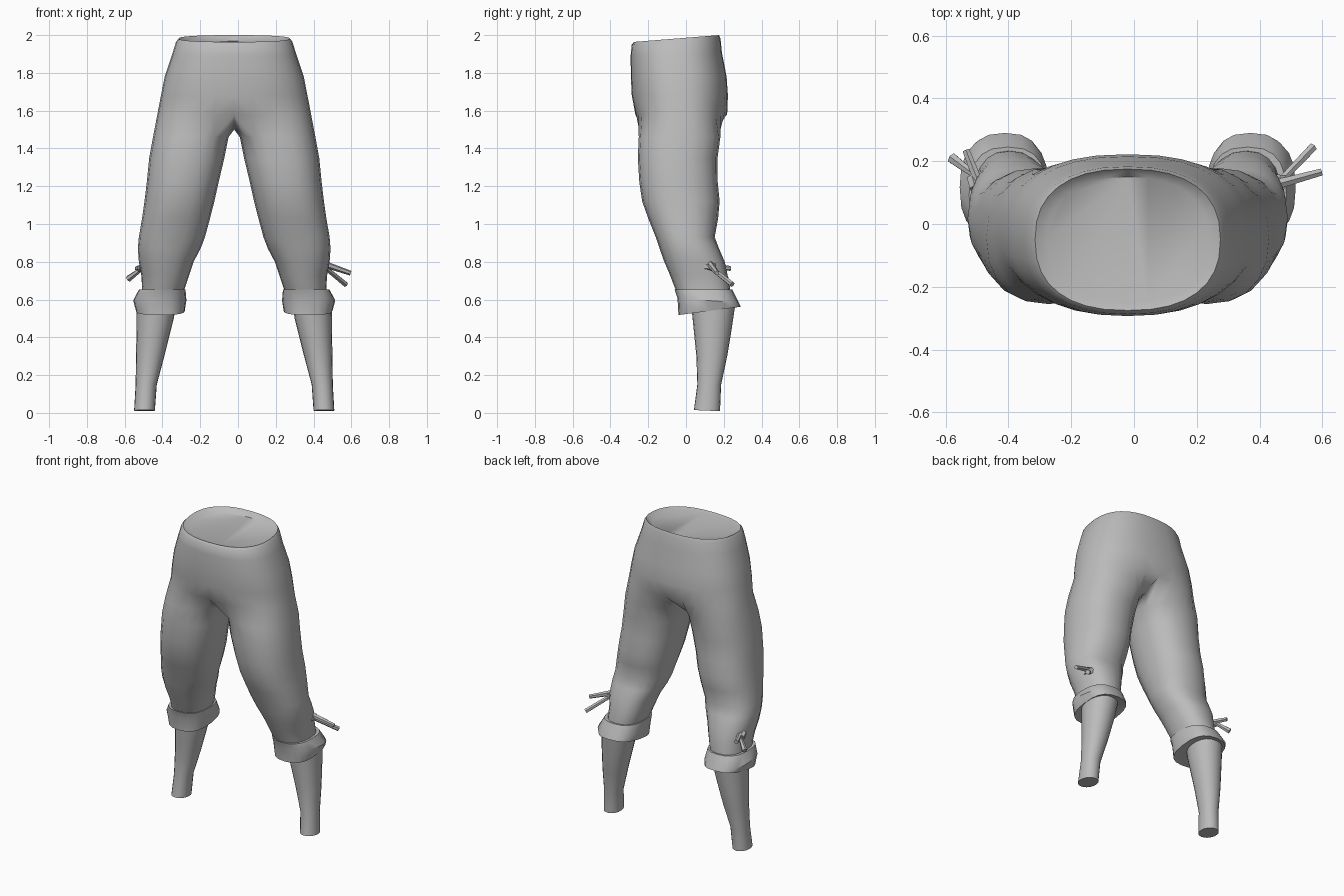
import bpy, bmesh, math
from mathutils import Vector

if "Cube" in bpy.data.objects:
    bpy.data.objects.remove(bpy.data.objects["Cube"])

CX = -0.02   # symmetry plane
OUT, INN = 17, 3          # ring points on the outer and inner side of a leg
N = OUT + INN

grey = bpy.data.materials.new("grey cloth")
grey.diffuse_color = (0.5, 0.5, 0.5, 1)
grey.use_nodes = True
grey.node_tree.nodes["Principled BSDF"].inputs["Base Color"].default_value = grey.diffuse_color


def sp(v, n):
    return math.copysign(abs(v) ** (2 / n), v)


def finish(bm, name, mirror=True, angle=50):
    bmesh.ops.recalc_face_normals(bm, faces=bm.faces)
    me = bpy.data.meshes.new(name)
    bm.to_mesh(me)
    bm.free()
    me.materials.append(grey)
    ob = bpy.data.objects.new(name, me)
    bpy.context.collection.objects.link(ob)
    if mirror:
        ob.location.x = CX
        m = ob.modifiers.new("mirror", 'MIRROR')
        m.merge_threshold = 0.0005
    bpy.ops.object.select_all(action='DESELECT')
    ob.select_set(True)
    bpy.context.view_layer.objects.active = ob
    bpy.ops.object.shade_smooth_by_angle(angle=math.radians(angle))
    return ob


def half_ring(bm, z, rx, yf, yb, tilt=0, n=2.4):
    """Open half ring from front centre to back centre."""
    vs = []
    for i in range(OUT):
        a = math.pi * (i / (OUT - 1) - 0.5)
        s = sp(math.sin(a), n)
        x = 0 if i in (0, OUT - 1) else rx * sp(math.cos(a), n)
        vs.append(bm.verts.new((x, (yf + yb) / 2 + s * (yb - yf) / 2, z + tilt * s)))
    return vs


def leg_ring(bm, z, xi, xo, yf, yb, tilt=0, n=2.3):
    """Closed ring whose first and last outer points face the inner thigh."""
    vs = []
    for i in range(N):
        a = 2 * math.pi * (i - (OUT - 1) / 2) / N
        c, s = sp(math.cos(a), n), sp(math.sin(a), n)
        vs.append(bm.verts.new(((xi + xo) / 2 + c * (xo - xi) / 2,
                                (yf + yb) / 2 + s * (yb - yf) / 2, z + tilt * s)))
    return vs


def bridge(bm, a, b, closed):
    k = len(a)
    for i in range(k if closed else k - 1):
        j = (i + 1) % k
        bm.faces.new((a[i], a[j], b[j], b[i]))


# Trousers: hips, then a crotch seam splitting into a leg
bm = bmesh.new()
hips = [(1.962, .255, -.25, .15, .006), (1.982, .295, -.275, .175, .018),
        (1.965, .308, -.287, .183, .014), (1.90, .328, -.293, .19, .008),
        (1.78, .368, -.292, .215, 0), (1.68, .388, -.287, .222, 0),
        (1.58, .407, -.268, .218, 0)]
rings = [half_ring(bm, *h) for h in hips]
bm.faces.new(rings[0])
for a, b in zip(rings, rings[1:]):
    bridge(bm, a, b, False)
seam = []
for k in range(1, INN + 1):
    t = k / (INN + 1)
    seam.append(bm.verts.new((0, .2 * (1 - t) - .25 * t, 1.58 - .08 * math.sin(math.pi * t))))
prev = rings[-1] + seam
legs = [(1.46, .03, .43, -.25, .182), (1.35, .052, .45, -.255, .167),
        (1.22, .083, .463, -.247, .168), (1.12, .105, .475, -.232, .178),
        (1.03, .128, .488, -.20, .17), (.93, .155, .505, -.16, .152),
        (.87, .178, .51, -.14, .175), (.80, .215, .505, -.115, .205),
        (.73, .238, .492, -.085, .22), (.67, .258, .488, -.062, .232),
        (.62, .275, .49, -.04, .235)]
for r in legs:
    cur = leg_ring(bm, *r)
    bridge(bm, prev, cur, True)
    prev = cur
bm.faces.new(prev)
finish(bm, "trousers")

# Flared knee cuffs
bm = bmesh.new()
prev = None
for r in [(.65, .27, .475, -.045, .22, 0), (.652, .258, .505, -.06, .245, .0),
          (.595, .253, .535, -.045, .28, -.012), (.54, .262, .52, -.04, .29, .022),
          (.55, .31, .49, .01, .25, .018)]:
    cur = leg_ring(bm, *r, n=2.6)
    if prev:
        bridge(bm, prev, cur, True)
    prev = cur
bm.faces.new(prev)
finish(bm, "knee_cuffs", angle=40)

# Stockinged shins
bm = bmesh.new()
prev = None
for r in [(.60, .305, .515, .025, .265), (.50, .32, .517, .035, .25),
          (.40, .345, .518, .045, .235), (.30, .37, .52, .055, .218),
          (.15, .41, .522, .06, .186), (.012, .42, .53, .042, .18, -.003)]:
    cur = leg_ring(bm, *r, n=2.1)
    if prev:
        bridge(bm, prev, cur, True)
    else:
        bm.faces.new(cur)
    prev = cur
bm.faces.new(prev)
finish(bm, "shins")


def ties(name, strands):
    """Tapered six-sided cords: start, end, start radius, end radius."""
    bm = bmesh.new()
    for p, q, r1, r2 in strands:
        p, q = Vector(p), Vector(q)
        d = q - p
        rot = d.to_track_quat('Z', 'Y').to_matrix().to_4x4()
        rot.translation = (p + q) / 2
        bmesh.ops.create_cone(bm, cap_ends=True, segments=6, radius1=r1,
                              radius2=r2, depth=d.length, matrix=rot)
    finish(bm, name, mirror=False)


# Knotted garter cords
ties("right_tie", [((.45, .125, .79), (.595, .165, .74), .018, .013),
                   ((.46, .13, .77), (.57, .245, .68), .013, .015),
                   ((.46, .10, .775), (.465, .155, .77), .02, .02)])
ties("left_tie", [((-.49, .12, .775), (-.535, .235, .765), .016, .013),
                  ((-.50, .15, .77), (-.58, .21, .71), .01, .018),
                  ((-.505, .115, .775), (-.515, .15, .76), .02, .02)])
